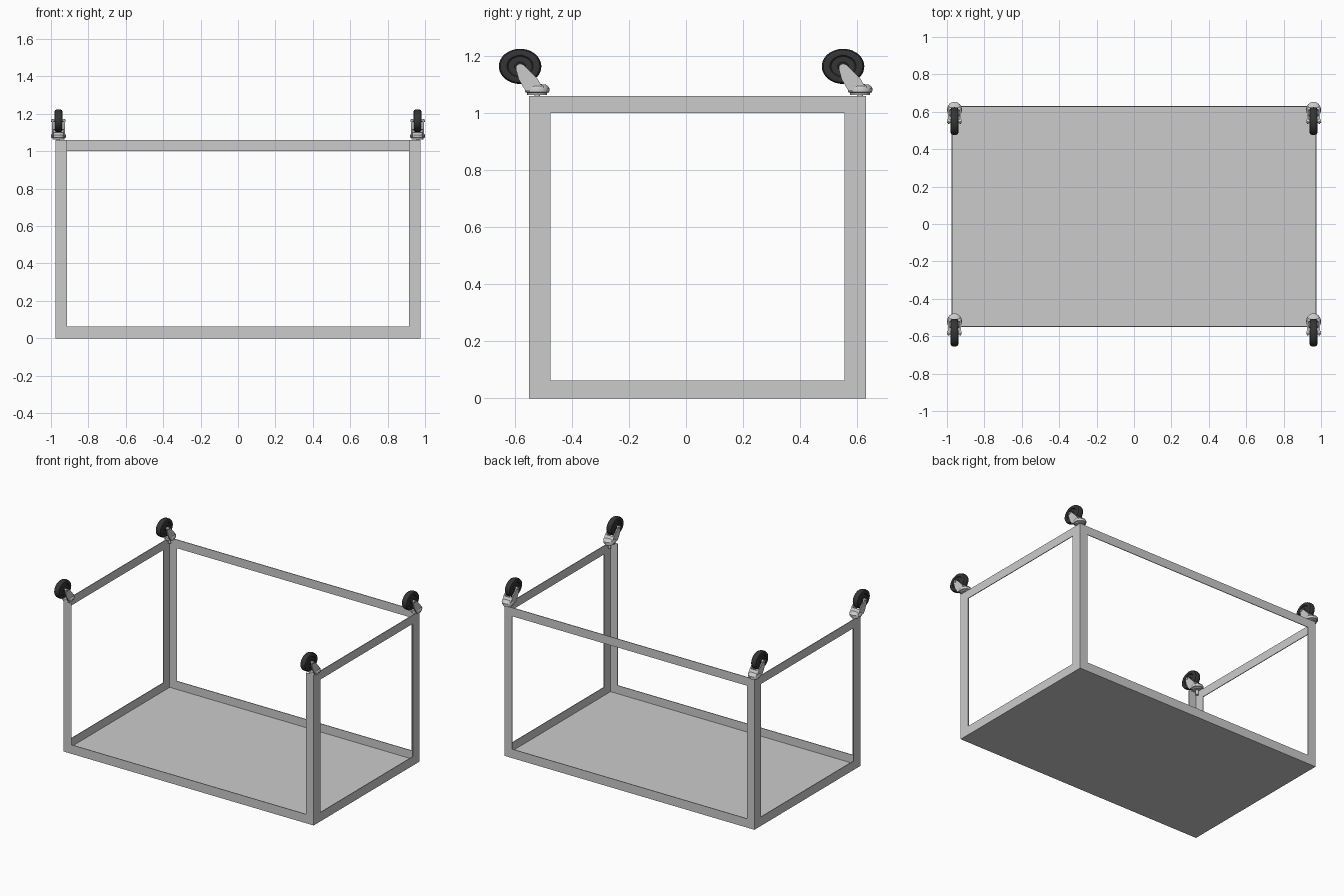
import bpy, bmesh, math

if "Cube" in bpy.data.objects:
    bpy.data.objects.remove(bpy.data.objects["Cube"])

X, Y0, Y1, H = 0.975, -0.55, 0.63, 1.06   # frame outline
T = 0.005                                 # sheet thickness
LX, LY, RAIL = 0.06, 0.075, 0.063         # angle widths, rail height

rubber = bpy.data.materials.new("dark_rubber")
rubber.diffuse_color = (0.035, 0.035, 0.035, 1)
rubber.use_nodes = True
rubber.node_tree.nodes["Principled BSDF"].inputs["Base Color"].default_value = rubber.diffuse_color


def finish(name, bm, smooth=False, mat=None):
    bmesh.ops.recalc_face_normals(bm, faces=bm.faces)
    me = bpy.data.meshes.new(name)
    bm.to_mesh(me)
    bm.free()
    ob = bpy.data.objects.new(name, me)
    bpy.context.collection.objects.link(ob)
    if mat:
        me.materials.append(mat)
    if smooth:
        bpy.ops.object.select_all(action='DESELECT')
        ob.select_set(True)
        bpy.context.view_layer.objects.active = ob
        bpy.ops.object.shade_smooth_by_angle(angle=math.radians(35))
    return ob


def prism(bm, pts, vec):
    """Extrude a 3D polygon along vec."""
    f = bm.faces.new([bm.verts.new(p) for p in pts])
    r = bmesh.ops.extrude_face_region(bm, geom=[f], use_keep_orig=True)
    vs = [g for g in r["geom"] if isinstance(g, bmesh.types.BMVert)]
    bmesh.ops.translate(bm, verts=vs, vec=vec)


def box(name, x0, x1, y0, y1, z0, z1):
    bm = bmesh.new()
    prism(bm, [(x0, y0, z0), (x1, y0, z0), (x1, y1, z0), (x0, y1, z0)], (0, 0, z1 - z0))
    return finish(name, bm)


def lathe(name, prof, place, n=32, mat=None):
    """Revolve (radius, height) points; place maps (a, b, h) to space."""
    bm = bmesh.new()
    rings = []
    for r, h in prof:
        if r == 0:
            rings.append([bm.verts.new(place(0, 0, h))] * n)
        else:
            rings.append([bm.verts.new(place(r * math.cos(2 * math.pi * i / n),
                                             r * math.sin(2 * math.pi * i / n), h)) for i in range(n)])
    for a, b in zip(rings, rings[1:]):
        for i in range(n):
            j = (i + 1) % n
            bm.faces.new(list(dict.fromkeys([a[i], a[j], b[j], b[i]])))
    return finish(name, bm, True, mat)


# Floor sheet and its upturned rim
box("floor_panel", -X, X, Y0, Y1, 0, T)
box("front_bottom_rail", -X, X, Y0, Y0 + T, 0, RAIL)
box("back_bottom_rail", -X, X, Y1 - T, Y1, 0, RAIL)

# Top rails: back and both sides, front left open
box("back_top_rail", -X, X, Y1 - T, Y1, H - 0.06, H)
for s, side in ((-1, "left"), (1, "right")):
    xs = sorted((s * X, s * (X - T)))
    box(side + "_bottom_rail", *xs, Y0, Y1, 0, RAIL)
    box(side + "_top_rail", *xs, Y0, Y1, H - 0.06, H)

    # Angle-section corner posts
    for y, d, end in ((Y0, 1, "front"), (Y1, -1, "back")):
        pts = [(0, 0), (LX, 0), (LX, T), (T, T), (T, LY), (0, LY)]
        bm = bmesh.new()
        prism(bm, [(s * (X - a), y + d * b, 0) for a, b in pts], (0, 0, H))
        finish(f"{end}_{side}_post", bm)


def caster(tag, cx, cy):
    wy, wz = cy - 0.06, 1.163

    # Swivel head and stem
    lathe(tag + "_swivel_head",
          [(0, 1.03), (0.01, 1.03), (0.01, 1.062), (0.035, 1.062), (0.035, 1.07), (0.042, 1.073),
           (0.043, 1.086), (0.038, 1.094), (0.028, 1.1), (0, 1.101)],
          lambda a, b, h: (cx + a * 0.93, cy + b, h))

    # Fork arms and the web joining them
    arm = [(-0.04, 1.076), (-0.05, 1.092), (-0.065, 1.118), (-0.075, 1.155), (-0.073, 1.166),
           (-0.061, 1.173), (-0.048, 1.169), (-0.02, 1.14), (0.002, 1.118),
           (0.012, 1.1), (0.022, 1.093), (0.022, 1.076)]
    bm = bmesh.new()
    for x0 in (-0.034, 0.026):
        prism(bm, [(cx + x0, cy + y, z) for y, z in arm], (0.008, 0, 0))
    web = [(-0.003, 1.116), (0.002, 1.118), (0.012, 1.1), (0.02, 1.09), (0, 1.09)]
    prism(bm, [(cx - 0.03, cy + y, z) for y, z in web], (0.06, 0, 0))
    finish(tag + "_fork", bm, True)

    # Wheel with rounded tread and recessed hub; slightly oval
    half = [(0, 0.02), (0.2, 0.02), (0.26, 0.014), (0.56, 0.014), (0.62, 0.019),
            (0.82, 0.021), (0.93, 0.018), (0.985, 0.01)]
    prof = half + [(1, 0)] + [(r, -h) for r, h in reversed(half)]
    lathe(tag + "_wheel", prof,
          lambda a, b, h: (cx + h, wy + a * 0.0745, wz + b * 0.0615), 40, rubber)

    # Axle bolt
    lathe(tag + "_axle", [(0, -0.039), (0.009, -0.039), (0.009, 0.039), (0, 0.039)],
          lambda a, b, h: (cx + h, wy + a, wz + b * 0.83), 12)


for sx, side in ((-1, "left"), (1, "right")):
    for cy, end in ((-0.521, "front"), (0.61, "back")):
        caster(f"{end}_{side}_caster", sx * 0.96, cy)
